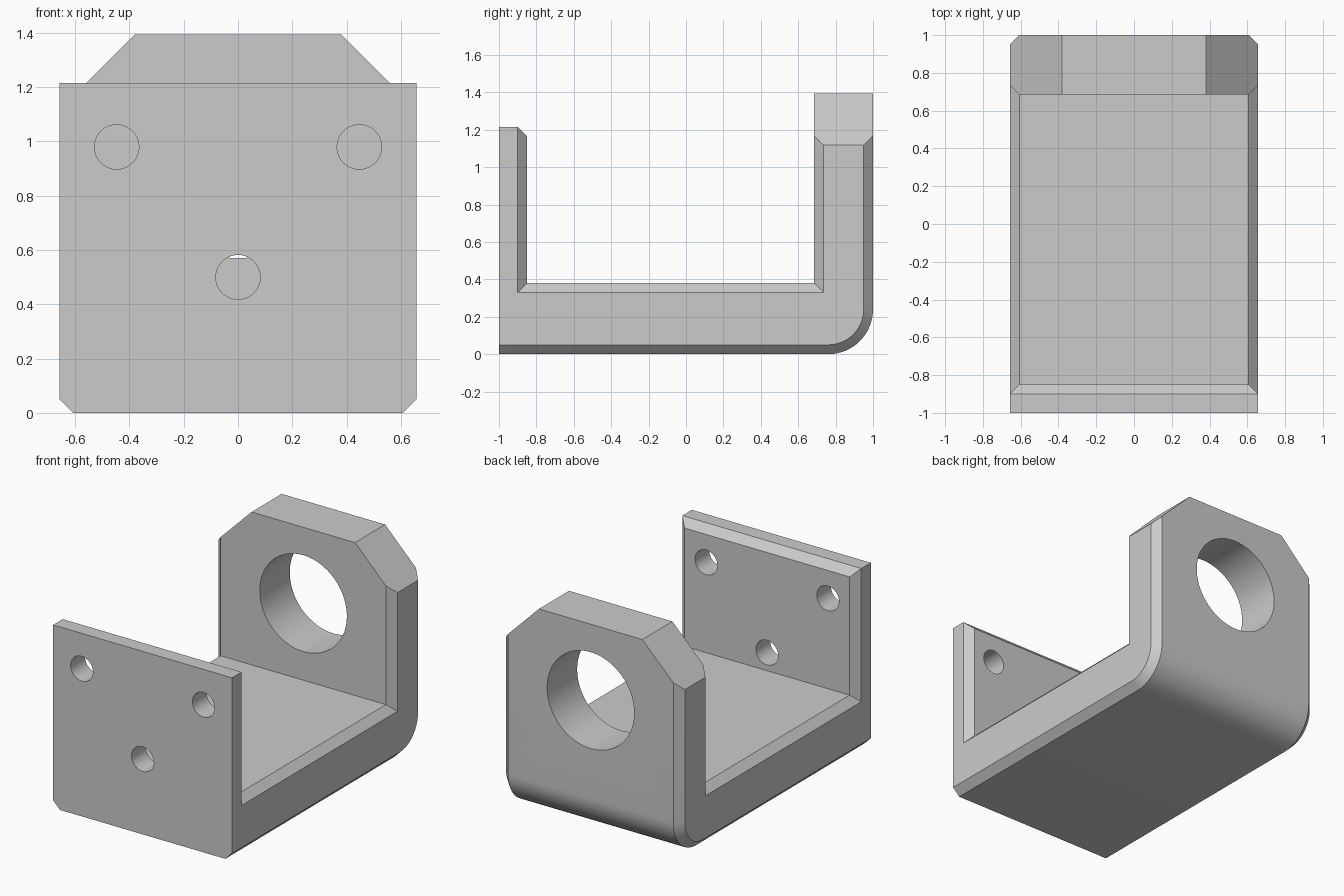
import bpy, bmesh
from math import sin, cos, pi, radians

if "Cube" in bpy.data.objects:
    bpy.data.objects.remove(bpy.data.objects["Cube"], do_unlink=True)

grey = bpy.data.materials.new("light grey")
grey.use_nodes = True
colour = (0.6, 0.6, 0.6, 1)
grey.diffuse_color = colour
grey.node_tree.nodes["Principled BSDF"].inputs["Base Color"].default_value = colour

HALF, CH = 0.657, 0.05            # half width, chamfer size
FLOOR, FRONT_TOP, BACK_TOP = 0.38, 1.215, 1.395
FRONT_IN, BACK_IN, R = -0.85, 0.685, 0.24


def arc(radius, steps=16):
    """Outer bend, from the underside up to the back face."""
    return [(1 - R + radius * sin(i / steps * pi / 2),
             R - radius * cos(i / steps * pi / 2)) for i in range(steps + 1)]


def profile(c):
    """Side outline (y, z), drawn in by the side chamfer c."""
    lip_z = FRONT_TOP if c else FRONT_TOP - CH
    return [(-1, c)] + arc(R - c) + [
        (1 - c, BACK_TOP), (BACK_IN + c, BACK_TOP), (BACK_IN + c, FLOOR - c),
        (FRONT_IN - c, FLOOR - c), (FRONT_IN - c, lip_z),
        (FRONT_IN - CH, FRONT_TOP), (-1, FRONT_TOP)]


def finish(name, bm):
    bmesh.ops.remove_doubles(bm, verts=bm.verts, dist=1e-5)
    bmesh.ops.recalc_face_normals(bm, faces=bm.faces)
    mesh = bpy.data.meshes.new(name)
    bm.to_mesh(mesh)
    bm.free()
    mesh.materials.append(grey)
    obj = bpy.data.objects.new(name, mesh)
    bpy.context.collection.objects.link(obj)
    return obj


def loft(name, sections):
    """Skin outlines given as (x, [(y, z)...]) and cap both ends."""
    bm = bmesh.new()
    rings = [[bm.verts.new((x, y, z)) for y, z in pts] for x, pts in sections]
    for a, b in zip(rings, rings[1:]):
        for i in range(len(a)):
            j = (i + 1) % len(a)
            bm.faces.new((a[i], a[j], b[j], b[i]))
    bm.faces.new(rings[0])
    bm.faces.new(rings[-1])
    return finish(name, bm)


def prism(name, outline, y0, y1):
    """Cutter: an (x, z) outline extruded along y."""
    bm = bmesh.new()
    rings = [[bm.verts.new((x, y, z)) for x, z in outline] for y in (y0, y1)]
    for i in range(len(outline)):
        j = (i + 1) % len(outline)
        bm.faces.new((rings[0][i], rings[0][j], rings[1][j], rings[1][i]))
    for ring in rings:
        bm.faces.new(ring)
    obj = finish(name, bm)
    obj.hide_render = True
    return obj


def circle(x, z, r, n=64):
    return [(x + r * cos(2 * pi * i / n), z + r * sin(2 * pi * i / n)) for i in range(n)]


# U-shaped body with chamfered side edges
bracket = loft("mounting_bracket", [(-HALF, profile(CH)), (CH - HALF, profile(0)),
                                    (HALF - CH, profile(0)), (HALF, profile(CH))])

# Bore in the back wall, three screw holes in the front wall
cutters = [prism("bore_cutter", circle(0, 0.89, 0.32), 0.5, 1.2)]
for x, z in ((-0.447, 0.98), (0.447, 0.98), (0, 0.5)):
    cutters.append(prism("screw_hole_cutter", circle(x, z, 0.082, 40), -1.2, -0.7))

# Sloped upper corners of the back wall
for s in (-1, 1):
    cutters.append(prism("corner_cutter", [(s * 0.28, 1.495), (s * 0.78, 0.995),
                                           (s * 0.78, 1.495)], 0.5, 1.2))

bpy.context.view_layer.objects.active = bracket
bracket.select_set(True)
for cutter in cutters:
    cut = bracket.modifiers.new("cut", 'BOOLEAN')
    cut.operation, cut.solver, cut.object = 'DIFFERENCE', 'EXACT', cutter
    bpy.ops.object.modifier_apply(modifier=cut.name)
    bpy.data.objects.remove(cutter, do_unlink=True)

# Merge coplanar faces, then smooth only the bend and the holes
bm = bmesh.new()
bm.from_mesh(bracket.data)
bmesh.ops.dissolve_limit(bm, angle_limit=radians(0.5), verts=bm.verts, edges=bm.edges)
bm.to_mesh(bracket.data)
bm.free()
bpy.ops.object.shade_smooth_by_angle(angle=radians(30))
